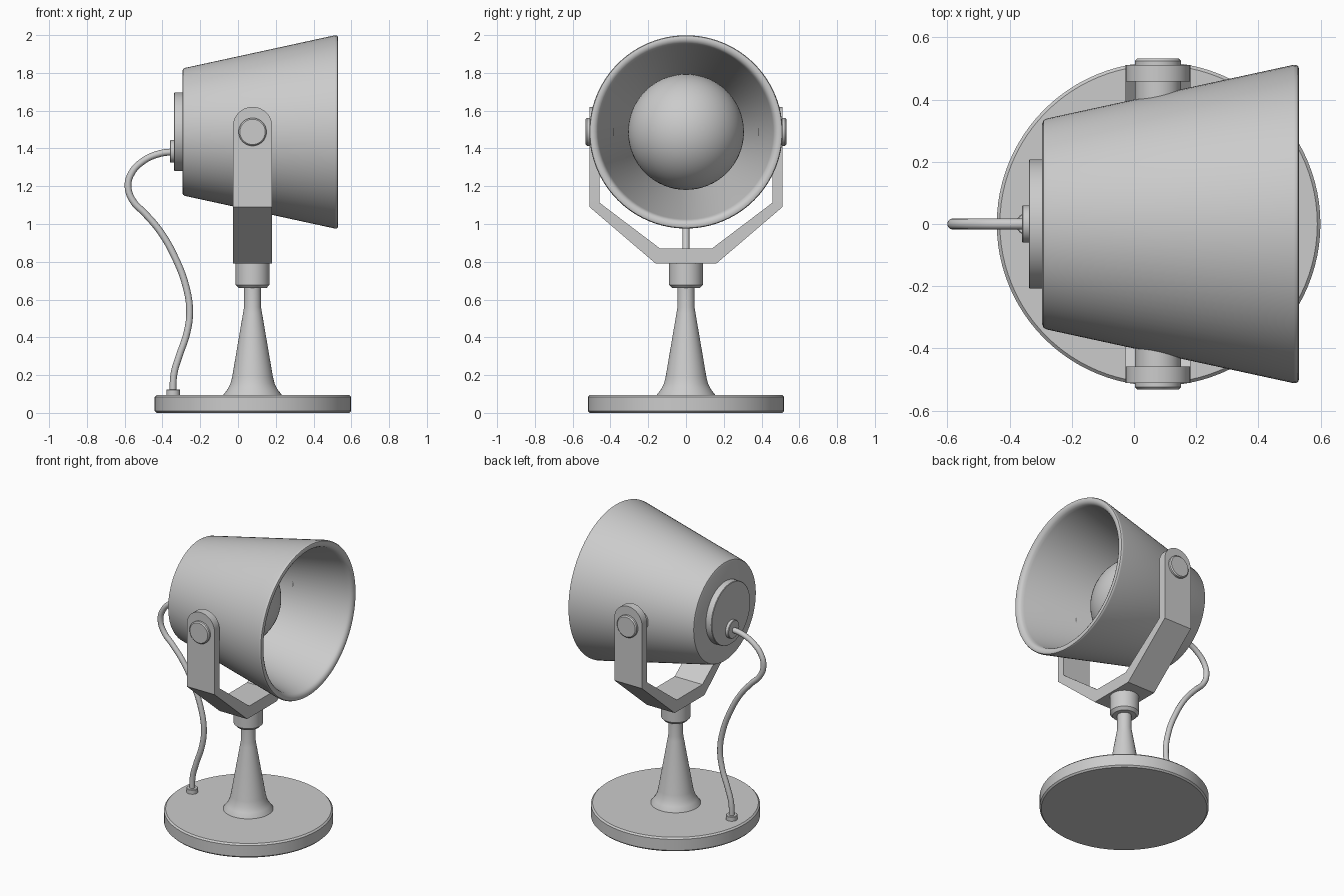
import bpy, bmesh, math
from mathutils import Matrix, Vector

if "Cube" in bpy.data.objects:
    bpy.data.objects.remove(bpy.data.objects["Cube"])

CX = 0.077      # stand axis
LAMP_Z = 1.4875   # lamp axis height
TO_X = Matrix.Rotation(math.pi / 2, 4, 'Y')    # lathe axis z -> x
TO_Y = Matrix.Rotation(-math.pi / 2, 4, 'X')   # lathe axis z -> y


def finish(bm, name, angle=30):
    bmesh.ops.recalc_face_normals(bm, faces=bm.faces)
    mesh = bpy.data.meshes.new(name)
    bm.to_mesh(mesh)
    bm.free()
    obj = bpy.data.objects.new(name, mesh)
    bpy.context.collection.objects.link(obj)
    bpy.ops.object.select_all(action='DESELECT')
    obj.select_set(True)
    bpy.context.view_layer.objects.active = obj
    bpy.ops.object.shade_smooth_by_angle(angle=math.radians(angle))
    return obj


def lathe(name, profile, loc, turn=Matrix(), steps=64):
    """Revolve (radius, height) points, then orient and place."""
    bm = bmesh.new()
    vs = [bm.verts.new((r, 0, h)) for r, h in profile]
    es = [bm.edges.new(p) for p in zip(vs, vs[1:])]
    bmesh.ops.spin(bm, geom=vs + es, cent=(0, 0, 0), axis=(0, 0, 1),
                   angle=math.tau, steps=steps, use_duplicate=False)
    bmesh.ops.remove_doubles(bm, verts=bm.verts, dist=1e-5)
    bm.transform(Matrix.Translation(Vector(loc)) @ turn)
    return finish(bm, name)


def disc(r, h0, h1, b):
    """Cylinder profile with small bevels."""
    return [(0, h0), (r - b, h0), (r, h0 + b), (r, h1 - b), (r - b, h1), (0, h1)]


# Stand
lathe("base", disc(0.52, 0, 0.095, 0.01), (CX + 0.002, 0, 0), steps=96)
lathe("stem", [(0, 0.09), (0.155, 0.09), (0.153, 0.098), (0.132, 0.125), (0.117, 0.155),
               (0.108, 0.19), (0.05, 0.53), (0.045, 0.56), (0.044, 0.68), (0, 0.68)],
      (CX, 0, 0))
lathe("swivel_collar", [(0, 0.66), (0.073, 0.66), (0.09, 0.678), (0.09, 0.795), (0, 0.795)],
      (CX, 0, 0))

# Yoke: bent strap profile extruded along x, arm tops rounded
half = [(0.16, 0.79), (0.511, 1.09), (0.511, 1.62), (0.458, 1.62), (0.458, 1.113), (0.137, 0.87)]
outline = half + [(-y, z) for y, z in reversed(half)]
bm = bmesh.new()
face = bm.faces.new([bm.verts.new((CX - 0.104, y, z)) for y, z in outline])
ext = bmesh.ops.extrude_face_region(bm, geom=[face])
bmesh.ops.translate(bm, vec=(0.208, 0, 0),
                    verts=[g for g in ext["geom"] if isinstance(g, bmesh.types.BMVert)])
corners = [e for e in bm.edges if all(v.co.z > 1.6 for v in e.verts)
           and abs(e.verts[0].co.x - e.verts[1].co.x) < 1e-4]
bmesh.ops.bevel(bm, geom=corners, offset=0.1035, segments=10, profile=0.5, affect='EDGES')
finish(bm, "yoke")

# Pivot pins
for side, name in ((1, "pivot_pin_back"), (-1, "pivot_pin_front")):
    turn = TO_Y if side > 0 else TO_Y.inverted()
    lathe(name, disc(0.074, 0.385, 0.531, 0.007), (CX, 0, LAMP_Z), turn, 40)

# Shade: thick open cone with a rounded rim
lathe("shade", [(0, -0.295), (0.322, -0.295), (0.333, -0.291), (0.339, -0.28),
                (0.5115, 0.513), (0.5115, 0.52), (0.508, 0.527), (0.50, 0.53),
                (0.486, 0.529), (0.474, 0.522), (0.467, 0.512), (0.462, 0.495),
                (0.302, -0.25), (0, -0.25)], (0, 0, LAMP_Z), TO_X, 96)

# Bulb: sphere cut off at the back of the shade
R, C = 0.307, -0.05
arc = [math.radians(130 * i / 24) for i in range(25)]
bulb = [(R * math.sin(a), C + R * math.cos(a)) for a in arc]
lathe("bulb", bulb + [(0, bulb[-1][1])], (0, 0, LAMP_Z), TO_X)

# Back plate and cable fittings
lathe("back_plate", disc(0.208, -0.338, -0.29, 0.003), (0, 0, LAMP_Z), TO_X)
lathe("cable_gland", disc(0.06, -0.36, -0.33, 0.003), (0, 0, 1.385), TO_X, 32)
lathe("cable_foot", disc(0.036, 0.09, 0.125, 0.003), (-0.343, 0, 0), steps=32)

# Cable
path = [(-.333, 1.383), (-.413, 1.373), (-.503, 1.333), (-.566, 1.265), (-.582, 1.196),
        (-.556, 1.122), (-.492, 1.055), (-.413, .962), (-.333, .822), (-.275, .667),
        (-.256, .534), (-.272, .418), (-.312, .300), (-.339, .206), (-.345, .1)]
curve = bpy.data.curves.new("cable", 'CURVE')
curve.dimensions = '3D'
curve.bevel_depth = 0.018
curve.bevel_resolution = 4
curve.resolution_u = 6
curve.use_fill_caps = True
spline = curve.splines.new('BEZIER')
spline.bezier_points.add(len(path) - 1)
for p, (x, z) in zip(spline.bezier_points, path):
    p.co = (x, 0, z)
    p.handle_left_type = p.handle_right_type = 'AUTO'
cable = bpy.data.objects.new("cable", curve)
bpy.context.collection.objects.link(cable)
